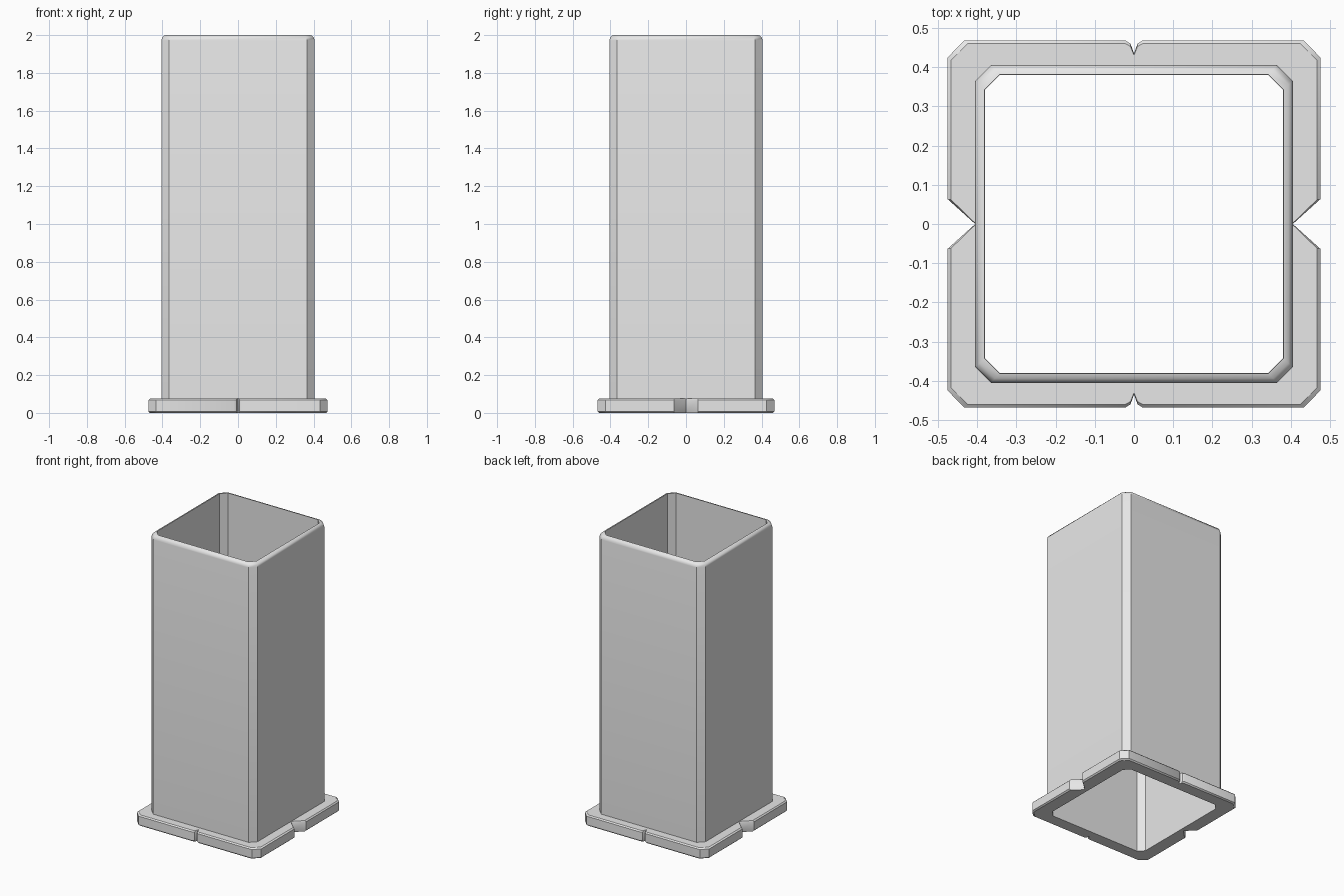
import bpy
import bmesh

cube = bpy.data.objects.get("Cube")
if cube:
    bpy.data.objects.remove(cube, do_unlink=True)

grey = bpy.data.materials.new("light grey")
grey.use_nodes = True
colour = (0.8, 0.8, 0.8, 1)
grey.diffuse_color = colour
grey.node_tree.nodes["Principled BSDF"].inputs["Base Color"].default_value = colour


def full_loop(quarter):
    """Mirror a +x +y quarter outline into a closed counter-clockwise loop."""
    half = quarter + [(-x, y) for x, y in reversed(quarter) if x > 0]
    return half + [(x, -y) for x, y in reversed(half) if y > 0]


def octagon(size, chamfer):
    return full_loop([(size, size - chamfer), (size - chamfer, size)])


def ring_solid(name, sections):
    """Skin a closed chain of (outline, height) sections into a hollow solid."""
    bm = bmesh.new()
    rings = [[bm.verts.new((x, y, z)) for x, y in loop] for loop, z in sections]
    n = len(rings[0])
    for a, b in zip(rings, rings[1:] + rings[:1]):
        for i in range(n):
            j = (i + 1) % n
            bm.faces.new((a[i], a[j], b[j], b[i]))
    bmesh.ops.recalc_face_normals(bm, faces=bm.faces)
    mesh = bpy.data.meshes.new(name)
    bm.to_mesh(mesh)
    bm.free()
    mesh.materials.append(grey)
    obj = bpy.data.objects.new(name, mesh)
    bpy.context.collection.objects.link(obj)
    bpy.ops.object.select_all(action="DESELECT")
    obj.select_set(True)
    bpy.context.view_layer.objects.active = obj
    bpy.ops.object.shade_smooth_by_angle(angle=0.6)
    return obj


# Square tube with chamfered corners and a rounded top lip
outer = octagon(0.405, 0.04)
inner = octagon(0.381, 0.038)
ring_solid("post_sleeve", [
    (inner, 0.01), (outer, 0.01), (outer, 1.972),
    (octagon(0.402, 0.04), 1.986), (octagon(0.394, 0.039), 1.996),
    (inner, 2.0),
])

# Base flange: wide notches at the sides, narrow ones at front and back
rim = [(0.405, 0), (0.475, 0.063), (0.475, 0.425), (0.433, 0.468),
       (0.022, 0.468), (0.009, 0.46), (0, 0.435)]
hole = [(0.38, 0), (0.38, 0.05), (0.38, 0.342), (0.342, 0.38),
        (0.022, 0.38), (0.009, 0.38), (0, 0.38)]
inset = [(a + (c - a) * 0.09, b + (d - b) * 0.09)
         for (a, b), (c, d) in zip(rim, hole)]
rim, hole, inset = map(full_loop, (rim, hole, inset))
ring_solid("base_flange", [
    (hole, 0), (inset, 0), (rim, 0.008), (rim, 0.067),
    (inset, 0.075), (hole, 0.075),
])
